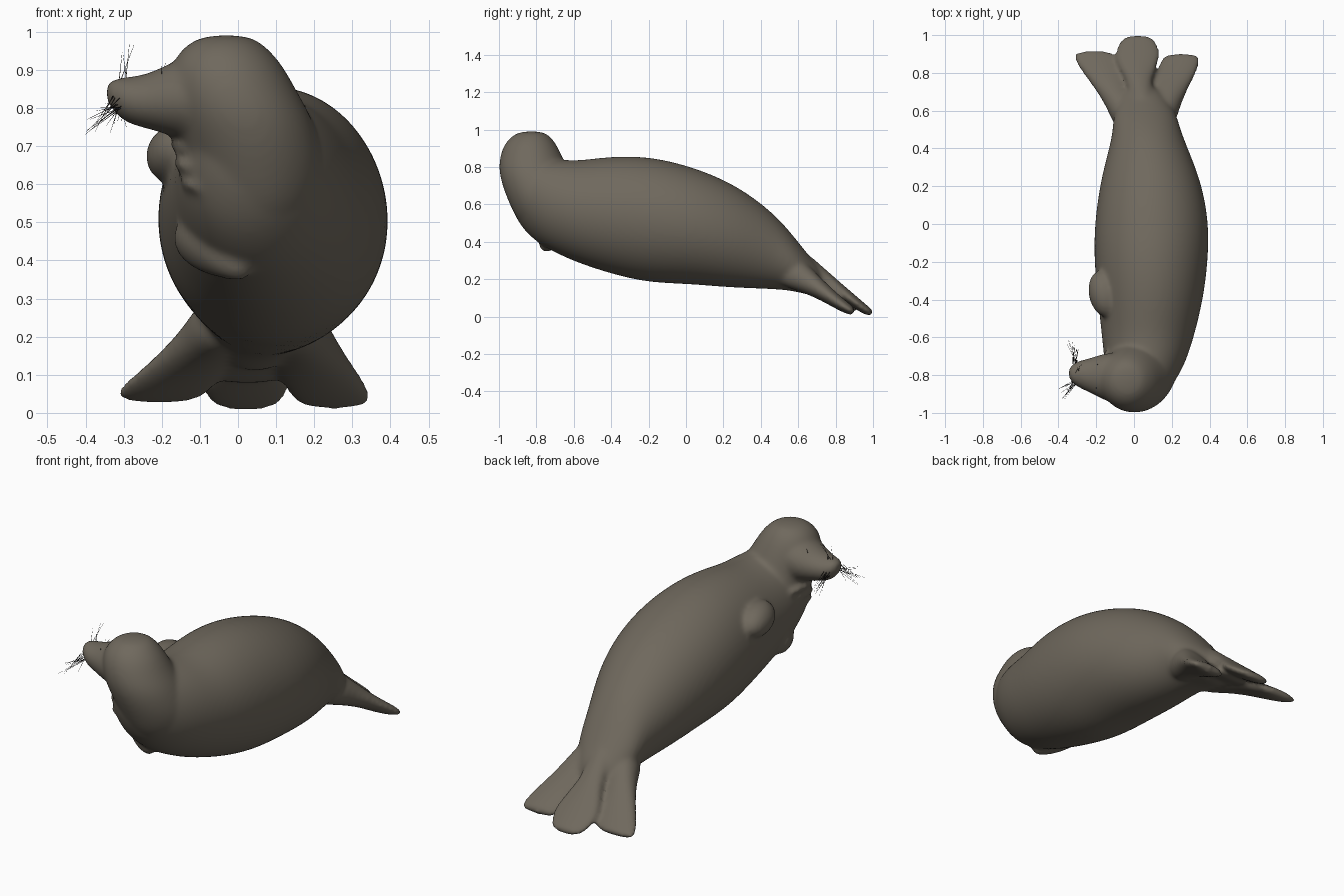
import bpy, bmesh, math, random
from mathutils import Vector, Matrix

if "Cube" in bpy.data.objects:
    bpy.data.objects.remove(bpy.data.objects["Cube"])

random.seed(4)


def material(name, rgb):
    m = bpy.data.materials.new(name)
    m.diffuse_color = (*rgb, 1)
    m.use_nodes = True
    m.node_tree.nodes["Principled BSDF"].inputs["Base Color"].default_value = m.diffuse_color
    return m


FUR = material("grey_brown_fur", (0.16, 0.14, 0.11))
DARK = material("dark_whisker", (0.012, 0.011, 0.01))


def loft(bm, sections, u, v, sides=16, grow=1.03):
    """Closed tube of ellipses; each section is (x, y, z, radius_u, radius_v)."""
    u, v = Vector(u).normalized(), Vector(v).normalized()
    rings = []
    for x, y, z, ru, rv in sections:
        ring = []
        for i in range(sides):
            a = 2 * math.pi * i / sides
            p = Vector((x, y, z)) + (u * ru * math.cos(a) + v * rv * math.sin(a)) * grow
            ring.append(bm.verts.new(p))
        rings.append(ring)
    for a, b in zip(rings, rings[1:]):
        for i in range(sides):
            j = (i + 1) % sides
            bm.faces.new((a[i], a[j], b[j], b[i]))
    bm.faces.new(rings[0][::-1])
    bm.faces.new(rings[-1])


def ball(bm, centre, radii, rot=(0, 0, 0)):
    """Ellipsoid, rotated by degrees about x, y, z."""
    m = Matrix.Translation(centre)
    for angle, axis in zip(rot, "XYZ"):
        m = m @ Matrix.Rotation(math.radians(angle), 4, axis)
    m = m @ Matrix.Diagonal((*[r * 1.03 for r in radii], 1))
    bmesh.ops.create_uvsphere(bm, u_segments=20, v_segments=12, radius=1, matrix=m)


bm = bmesh.new()

# Trunk: (y, x min, x max, z min, z max)
trunk = [(-.95, -.04, .10, .64, .80), (-.92, -.09, .15, .55, .84),
         (-.87, -.13, .19, .465, .85), (-.78, -.15, .25, .385, .845),
         (-.68, -.16, .29, .335, .84), (-.58, -.17, .32, .29, .83),
         (-.40, -.19, .365, .23, .857), (-.20, -.21, .39, .183, .855),
         (0, -.208, .396, .178, .81), (.20, -.18, .36, .16, .735),
         (.35, -.145, .305, .153, .645), (.48, -.11, .25, .148, .54),
         (.58, -.11, .225, .138, .425), (.66, -.08, .18, .115, .32),
         (.74, -.03, .11, .10, .24)]
loft(bm, [((a + b) / 2, y, (c + d) / 2, (b - a) / 2, (d - c) / 2)
          for y, a, b, c, d in trunk], (1, 0, 0), (0, 0, 1))

# Head flowing down the neck into the chest: (z, x min, x max, y min, y max)
neck = [(.992, -.085, .025, -.88, -.77), (.965, -.14, .07, -.935, -.725),
        (.915, -.175, .115, -.975, -.69), (.85, -.18, .15, -.995, -.66),
        (.78, -.17, .19, -1.0, -.63), (.70, -.15, .22, -.98, -.57),
        (.62, -.14, .24, -.95, -.50), (.52, -.12, .235, -.905, -.42),
        (.44, -.06, .17, -.82, -.42)]
loft(bm, [((a + b) / 2, (c + d) / 2, z, (b - a) / 2, (d - c) / 2)
          for z, a, b, c, d in neck], (1, 0, 0), (0, 1, 0))

# Snout, turned to the side
loft(bm, [(-.06, -.82, .83, .145, .13), (-.15, -.81, .825, .125, .105),
          (-.20, -.805, .82, .105, .085), (-.25, -.80, .817, .085, .068),
          (-.295, -.795, .82, .07, .06), (-.33, -.792, .835, .048, .042),
          (-.347, -.79, .842, .022, .02)], (0, 1, 0), (0, 0, 1))

# Throat folds
for x, y, z in ((-.13, -.76, .69), (-.12, -.78, .64), (-.105, -.79, .59)):
    ball(bm, (x, y, z), (.05, .10, .024), (0, 25, 0))

# Front flippers: one resting on the flank, one on the chest
ball(bm, (-.16, -.37, .68), (.08, .125, .075), (0, -35, 15))
loft(bm, [(.03, -.77, .365, .025, .02), (-.03, -.75, .39, .045, .035),
          (-.09, -.70, .425, .068, .045), (-.13, -.63, .448, .065, .042),
          (-.155, -.58, .465, .045, .03)], (-.2, -.62, .74), (-.6, -.5, -.6))

# Hind flippers, the middle lobe and the web joining them
outer_left = [(-.02, .50, .27, .08, .10), (-.06, .62, .21, .08, .075),
              (-.115, .73, .14, .10, .045), (-.175, .83, .078, .12, .034),
              (-.205, .885, .05, .118, .026), (-.212, .915, .038, .10, .018)]
outer_right = [(.13, .50, .27, .08, .10), (.16, .62, .21, .08, .075),
               (.19, .73, .135, .10, .045), (.232, .82, .07, .11, .034),
               (.247, .875, .036, .102, .026), (.255, .90, .022, .085, .018)]
middle = [(.05, .58, .31, .08, .07), (.035, .70, .235, .06, .045),
          (.025, .77, .185, .068, .036), (.02, .84, .125, .105, .034),
          (.02, .90, .08, .12, .03), (.02, .96, .035, .105, .024),
          (.02, 1.0, .015, .065, .016)]
web = [(.04, .60, .22, .14, .07), (.03, .70, .165, .13, .04),
       (.025, .79, .115, .12, .028), (.025, .84, .085, .10, .02)]
for lobe in (outer_left, outer_right, middle, web):
    loft(bm, lobe, (1, 0, 0), (0, .5, .85))

bmesh.ops.recalc_face_normals(bm, faces=bm.faces)
mesh = bpy.data.meshes.new("seal_body")
bm.to_mesh(mesh)
bm.free()
body = bpy.data.objects.new("seal_body", mesh)
bpy.context.collection.objects.link(body)
mesh.materials.append(FUR)

# Fuse all the masses into one soft skin
sub = body.modifiers.new("round", "SUBSURF")
sub.levels = sub.render_levels = 2
fuse = body.modifiers.new("fuse", "REMESH")
fuse.mode = "VOXEL"
fuse.voxel_size = 0.011
fuse.use_smooth_shade = True
soft = body.modifiers.new("soften", "SMOOTH")
soft.factor = 0.5
soft.iterations = 12


def hairs(name, pairs, radius=.0013):
    """Thin tapered strands from root to tip."""
    hb = bmesh.new()
    for root, tip in pairs:
        root, tip = Vector(root), Vector(tip)
        d = tip - root
        m = Matrix.Translation((root + tip) / 2) @ d.to_track_quat("Z", "Y").to_matrix().to_4x4()
        bmesh.ops.create_cone(hb, segments=3, radius1=radius, radius2=radius * .3,
                              depth=d.length, cap_ends=True, matrix=m)
    me = bpy.data.meshes.new(name)
    hb.to_mesh(me)
    hb.free()
    me.materials.append(DARK)
    bpy.context.collection.objects.link(bpy.data.objects.new(name, me))


def spray(root, tip, spread, count):
    """Random fan of strands around one direction."""
    r = lambda s: random.uniform(-s, s)
    return [((root[0] + r(.015), root[1] + r(.012), root[2] + r(.02)),
             [t + r(s) for t, s in zip(tip, spread)]) for _ in range(count)]


# Whiskers on both sides of the snout, and brow hairs
hairs("upper_whiskers", spray((-.305, -.78, .865), (-.29, -.76, .95), (.02, .03, .025), 4)
      + spray((-.31, -.745, .82), (-.33, -.645, .79), (.04, .035, .04), 12))
hairs("lower_whiskers", spray((-.315, -.84, .82), (-.365, -.905, .765), (.035, .04, .035), 14))
hairs("brow_hairs", [((-.20, -.75, .87), (-.19, -.74, .92)),
                     ((-.20, -.86, .86), (-.20, -.87, .91))])
